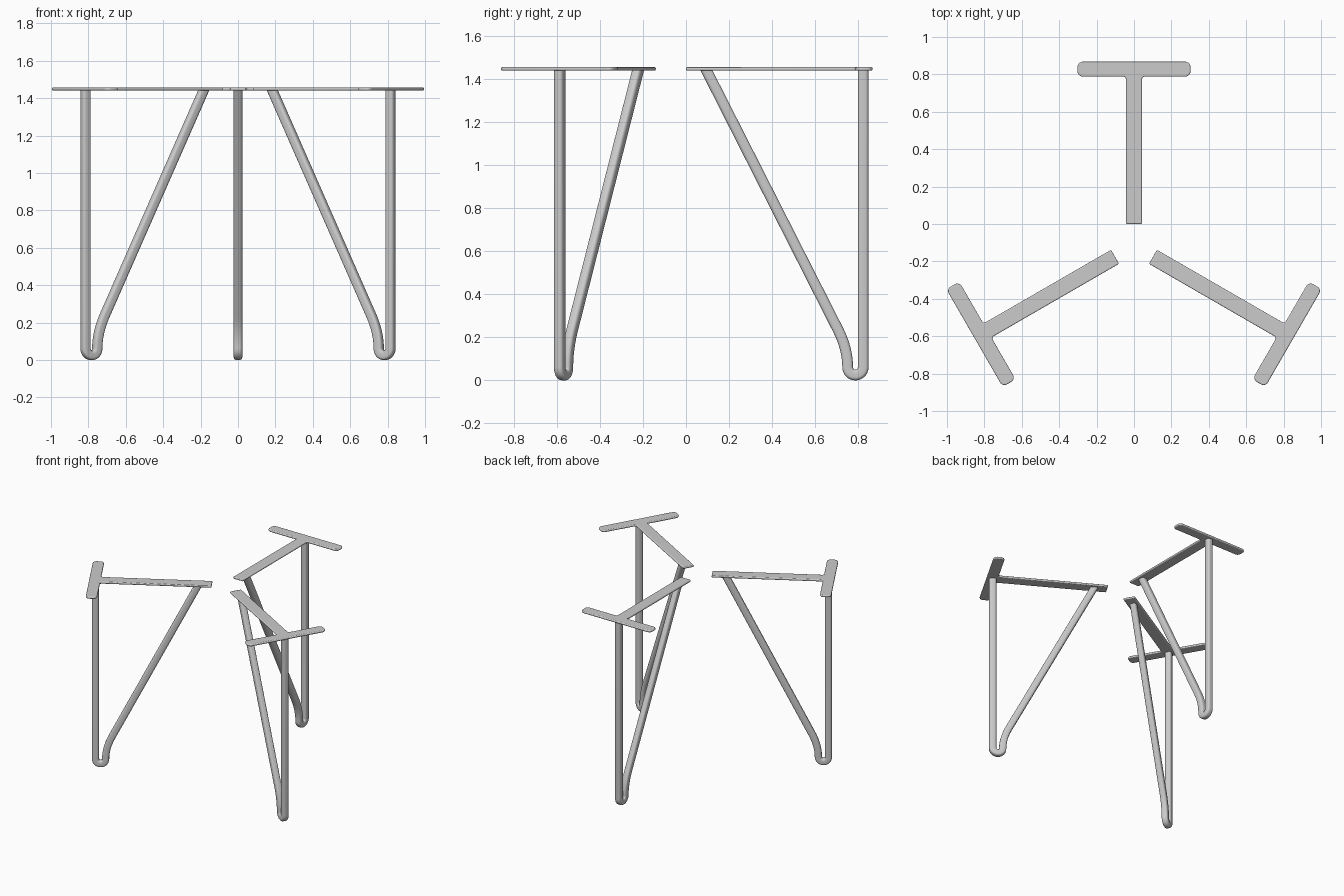
import bpy, bmesh, math
from mathutils import Vector, Matrix

if "Cube" in bpy.data.objects:
    bpy.data.objects.remove(bpy.data.objects["Cube"])

Z_LOW, Z_TOP = 1.441, 1.457       # plate underside and top
PIVOT = Vector((0, -0.117, 0))    # axis the three legs turn around


def arc(cx, cy, r, a0, a1, n):
    return [(cx + r * math.cos(math.radians(a0 + (a1 - a0) * i / n)),
             cy + r * math.sin(math.radians(a0 + (a1 - a0) * i / n))) for i in range(n + 1)]


def finish(bm, name):
    bmesh.ops.recalc_face_normals(bm, faces=bm.faces)
    mesh = bpy.data.meshes.new(name)
    bm.to_mesh(mesh)
    bm.free()
    return mesh


def plate_mesh():
    # T-shaped outline: right half, then its mirror
    half = [(0.043, 0.0)]
    half += arc(0.058, 0.773, 0.015, 180, 90, 5)
    half += arc(0.274, 0.816, 0.028, -90, -10, 6)
    half += arc(0.274, 0.840, 0.028, 10, 90, 6)
    outline = half + [(-x, y) for x, y in reversed(half)]
    bm = bmesh.new()
    face = bm.faces.new([bm.verts.new((x, y, Z_LOW)) for x, y in outline])
    ext = bmesh.ops.extrude_face_region(bm, geom=[face])
    top = [v for v in ext["geom"] if isinstance(v, bmesh.types.BMVert)]
    bmesh.ops.translate(bm, verts=top, vec=(0, 0, Z_TOP - Z_LOW))
    return finish(bm, "plate")


def rod_mesh():
    # Centre line in the y-z plane: upright, U-shaped foot, S-bend, sloping brace
    path = [(0.824, 1.446)] + arc(0.788, 0.061, 0.036, 0, -180, 16)
    a, b, c = Vector((0.752, 0.061)), Vector((0.752, 0.148)), Vector((0.705, 0.24))
    for i in range(1, 11):
        t = i / 10
        path.append(tuple(a * (1 - t) ** 2 + b * 2 * t * (1 - t) + c * t * t))
    path.append((0.093, 1.446))
    pts = [Vector(p) for p in path]

    # Rounded-square section (u across the leg plane, w within it)
    section = []
    for k, (sx, sy) in enumerate([(1, 1), (-1, 1), (-1, -1), (1, -1)]):
        section += arc(sx * 0.008, sy * 0.010, 0.015, 90 * k, 90 * k + 90, 4)

    bm = bmesh.new()
    rings = []
    last = len(pts) - 1
    for i, p in enumerate(pts):
        d = (pts[min(i + 1, last)] - pts[max(i - 1, 0)]).normalized()
        if 0 < i < last:
            d = ((pts[i + 1] - p).normalized() + (p - pts[i - 1]).normalized()).normalized()
        n = Vector((-d.y, d.x))
        ring = []
        for u, w in section:
            q = p + n * w
            if i in (0, last):      # cut the ends level under the plate
                q += d * ((p.y - q.y) / d.y)
            ring.append(bm.verts.new((u, q.x, q.y)))
        rings.append(ring)
    m = len(section)
    for r0, r1 in zip(rings, rings[1:]):
        for j in range(m):
            k = (j + 1) % m
            bm.faces.new((r0[j], r0[k], r1[k], r1[j]))
    bm.faces.new(rings[0])
    bm.faces.new(rings[-1])
    return finish(bm, "rod")


def place(mesh, name, angle, bevel=0):
    ob = bpy.data.objects.new(name, mesh)
    bpy.context.collection.objects.link(ob)
    ob.matrix_world = (Matrix.Translation(PIVOT) @ Matrix.Rotation(math.radians(angle), 4, 'Z')
                       @ Matrix.Translation(-PIVOT))
    if bevel:
        mod = ob.modifiers.new("soft_edges", 'BEVEL')
        mod.width = bevel
        mod.segments = 3
        mod.limit_method = 'ANGLE'
        mod.angle_limit = math.radians(50)
    bpy.ops.object.select_all(action='DESELECT')
    ob.select_set(True)
    bpy.context.view_layer.objects.active = ob
    bpy.ops.object.shade_smooth_by_angle(angle=math.radians(40))


# Three identical legs, each a T plate on a bent rod
for label, angle in (("back", 0), ("front_left", 120), ("front_right", 240)):
    place(plate_mesh(), label + "_mounting_plate", angle, 0.006)
    place(rod_mesh(), label + "_leg_rod", angle)
